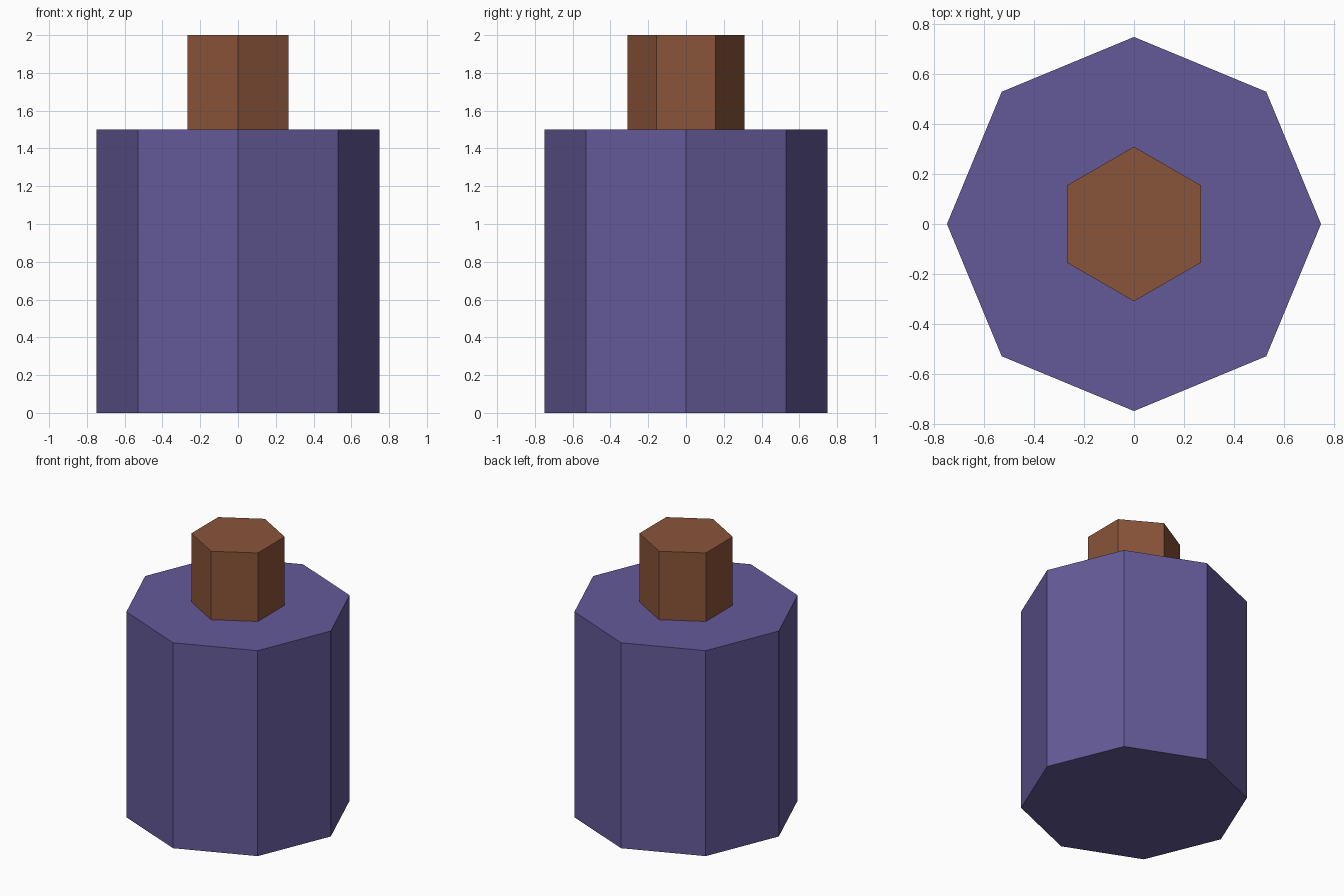
import bpy, bmesh, math

if "Cube" in bpy.data.objects:
    bpy.data.objects.remove(bpy.data.objects["Cube"])


def material(name, color):
    mat = bpy.data.materials.new(name)
    mat.diffuse_color = (*color, 1.0)
    mat.use_nodes = True
    mat.node_tree.nodes["Principled BSDF"].inputs["Base Color"].default_value = mat.diffuse_color
    return mat


def prism(name, sides, radius, z0, z1, mat):
    """Upright flat-shaded prism with a corner on the +y axis."""
    bm = bmesh.new()
    ring = []
    for i in range(sides):
        a = math.pi / 2 + 2 * math.pi * i / sides
        ring.append(bm.verts.new((radius * math.cos(a), radius * math.sin(a), z0)))
    base = bm.faces.new(ring)
    extruded = bmesh.ops.extrude_face_region(bm, geom=[base], use_keep_orig=True)
    top = [g for g in extruded["geom"] if isinstance(g, bmesh.types.BMVert)]
    bmesh.ops.translate(bm, verts=top, vec=(0, 0, z1 - z0))
    bmesh.ops.recalc_face_normals(bm, faces=bm.faces[:])
    mesh = bpy.data.meshes.new(name)
    bm.to_mesh(mesh)
    bm.free()
    mesh.materials.append(mat)
    obj = bpy.data.objects.new(name, mesh)
    bpy.context.collection.objects.link(obj)
    return obj


purple = material("muted purple", (0.127, 0.102, 0.314))
brown = material("cork brown", (0.254, 0.089, 0.041))

# Octagonal bottle body and hexagonal stopper
prism("bottle_body", 8, 0.75, 0.0, 1.5, purple)
prism("stopper", 6, 0.31, 1.5, 2.0, brown)
